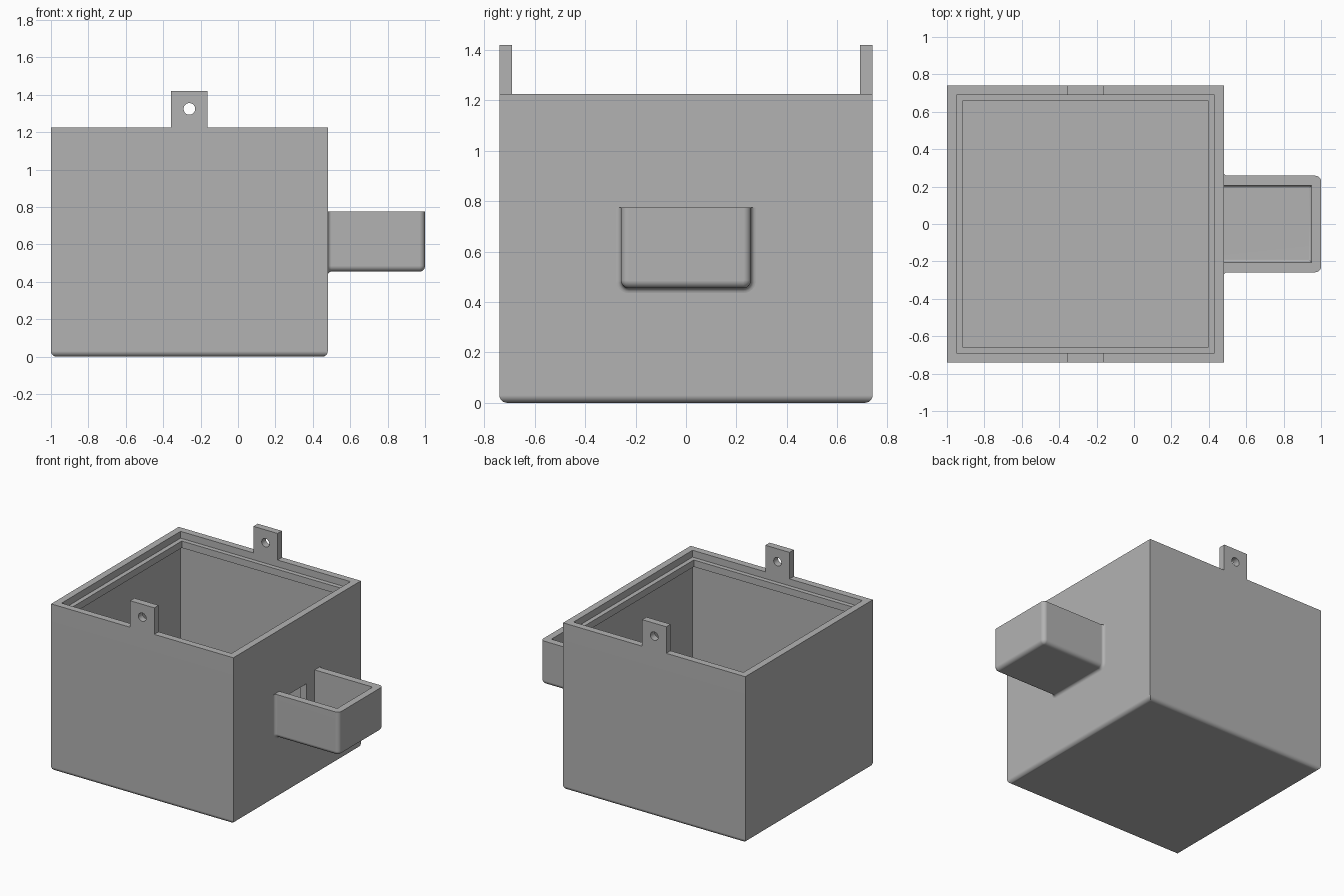
import bpy, bmesh, math
from mathutils import Vector

if "Cube" in bpy.data.objects:
    bpy.data.objects.remove(bpy.data.objects["Cube"])

GREY = (0.45, 0.45, 0.45, 1)
mat = bpy.data.materials.new("grey plastic")
mat.use_nodes = True
mat.diffuse_color = GREY
mat.node_tree.nodes["Principled BSDF"].inputs["Base Color"].default_value = GREY

WALL = 0.05
LEFT, RIGHT, HALF, TOP = -1.0, 0.48, 0.74, 1.225
MID = (LEFT + RIGHT) / 2


def add_object(name, bm):
    bmesh.ops.recalc_face_normals(bm, faces=bm.faces)
    mesh = bpy.data.meshes.new(name)
    bm.to_mesh(mesh)
    bm.free()
    mesh.materials.append(mat)
    ob = bpy.data.objects.new(name, mesh)
    bpy.context.collection.objects.link(ob)
    return ob


def block(name, lo, hi, radius=0):
    """Box between two corners, with optionally rounded bottom edges."""
    lo, hi = Vector(lo), Vector(hi)
    bm = bmesh.new()
    bmesh.ops.create_cube(bm, size=1)
    for v in bm.verts:
        v.co = (lo + hi) / 2 + v.co * (hi - lo)
    if radius:
        low = [e for e in bm.edges if all(v.co.z < lo.z + 1e-4 for v in e.verts)]
        bmesh.ops.bevel(bm, geom=low, offset=radius, segments=6,
                        profile=0.5, affect='EDGES', clamp_overlap=True)
    return add_object(name, bm)


def activate(ob):
    bpy.ops.object.select_all(action='DESELECT')
    ob.select_set(True)
    bpy.context.view_layer.objects.active = ob


def cut(ob, cutter):
    cutter.hide_render = True
    mod = ob.modifiers.new("cut", 'BOOLEAN')
    mod.operation, mod.solver, mod.object = 'DIFFERENCE', 'EXACT', cutter
    activate(ob)
    bpy.ops.object.modifier_apply(modifier=mod.name)
    bpy.data.objects.remove(cutter)


def finish(ob):
    activate(ob)
    bpy.ops.object.shade_smooth_by_angle(angle=math.radians(30))
    mod = ob.modifiers.new("even shading", 'WEIGHTED_NORMAL')
    mod.keep_sharp = True


def cavity(inset, z0, z1):
    return block("cavity_cutter", (LEFT + inset, -HALF + inset, z0),
                 (RIGHT - inset, HALF - inset, z1))


# Main container: cavity, narrow lid rib, lid recess
RIB_TOP = TOP - WALL
RIB_BOTTOM = RIB_TOP - WALL
box = block("container", (LEFT, -HALF, 0), (RIGHT, HALF, TOP), 0.03)
cut(box, cavity(WALL, WALL, RIB_BOTTOM))
cut(box, cavity(0.083, RIB_BOTTOM - 0.1, TOP + 0.1))
cut(box, cavity(WALL, RIB_TOP, TOP + 0.2))

# Opening from the container into the side cup
CUP_BOTTOM, CUP_TOP, CUP_HALF = 0.455, 0.775, 0.258
FLOOR = CUP_BOTTOM + WALL
cut(box, block("opening_cutter", (RIGHT - 0.1, -0.11, FLOOR), (RIGHT + 0.1, 0.11, 0.71)))
finish(box)

# Side cup: U-shaped sections lofted outward, flared at the wall, rounded at the end
ROUND, FLARE, STEPS = 0.03, 0.02, 6
sections = []
for i in range(STEPS + 1):
    a = math.pi / 2 * i / STEPS
    sections.append((RIGHT + FLARE * (1 - math.cos(a)), FLARE * (1 - math.sin(a))))
for i in range(STEPS + 1):
    a = math.pi / 2 * i / STEPS
    sections.append((1 - ROUND + ROUND * math.sin(a), -ROUND * (1 - math.cos(a))))

bm = bmesh.new()
rings = []
for x, grow in sections:
    w, z0, r = CUP_HALF + grow, CUP_BOTTOM - grow, ROUND + 0.001 + grow
    ring = [(x, w, CUP_TOP)]
    for side in (1, -1):
        for i in range(STEPS + 1):
            a = math.pi / 2 * (i if side > 0 else STEPS - i) / STEPS
            ring.append((x, side * (w - r + r * math.cos(a)), z0 + r - r * math.sin(a)))
    ring.append((x, -w, CUP_TOP))
    rings.append([bm.verts.new(p) for p in ring])
for a, b in zip(rings, rings[1:]):
    for i in range(len(a)):
        j = (i + 1) % len(a)
        bm.faces.new((a[i], a[j], b[j], b[i]))
bm.faces.new(rings[0])
bm.faces.new(rings[-1])
cup = add_object("side_cup", bm)
cut(cup, block("cup_cutter", (RIGHT - 0.2, -0.205, FLOOR), (1 - WALL, 0.205, CUP_TOP + 0.2), 0.015))
finish(cup)

# Pair of upright tabs with screw holes
for name, y in (("front_tab", -HALF), ("back_tab", HALF - WALL)):
    tab = block(name, (MID - 0.098, y, TOP), (MID + 0.098, y + WALL, 1.42))
    bpy.ops.mesh.primitive_cylinder_add(vertices=32, radius=0.031, depth=0.3,
                                        location=(MID, y + WALL / 2, 1.325),
                                        rotation=(math.pi / 2, 0, 0))
    hole = bpy.context.object
    hole.data.materials.append(mat)
    cut(tab, hole)
    finish(tab)
